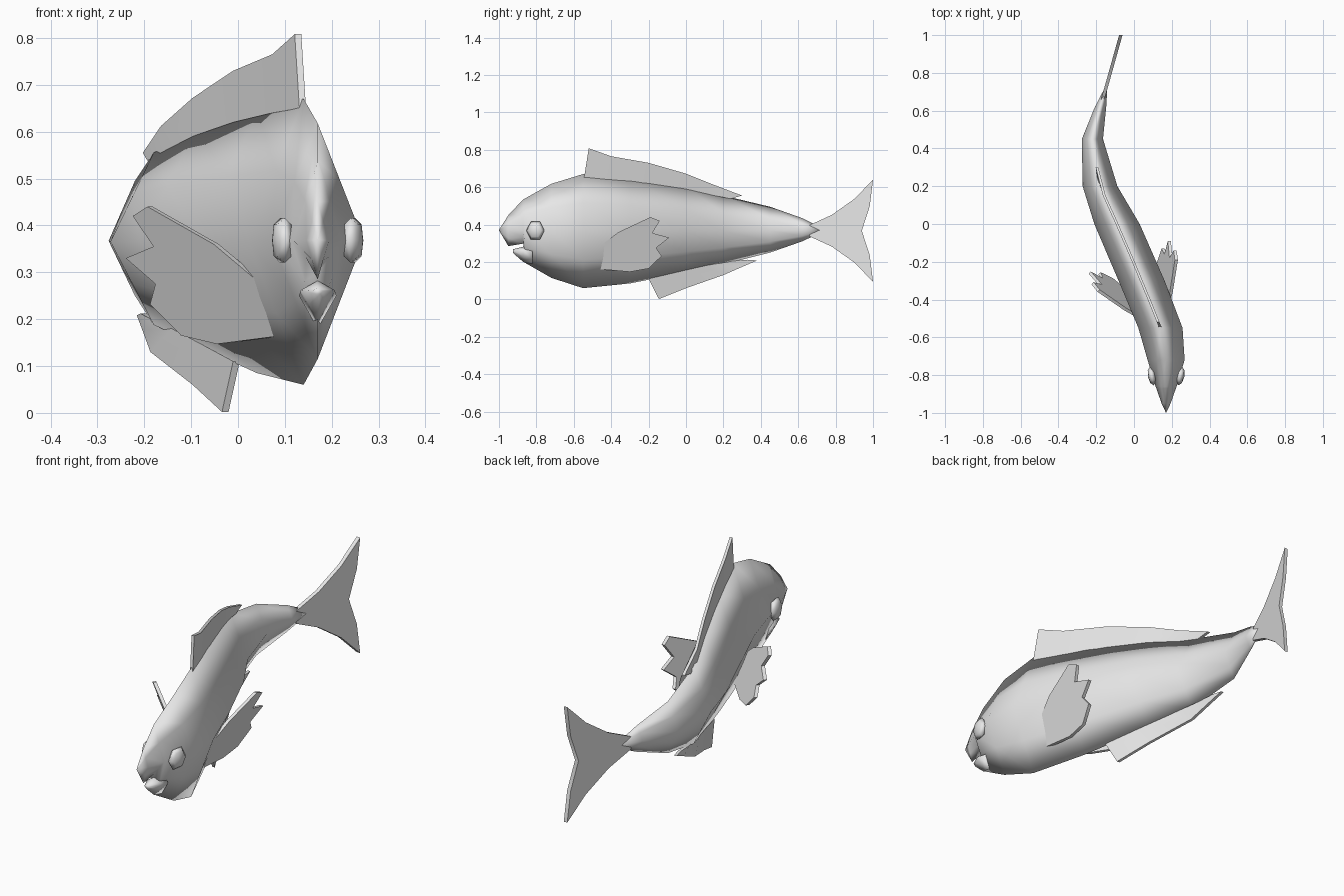
import bpy, bmesh, math
from mathutils import Vector, Matrix

if "Cube" in bpy.data.objects:
    bpy.data.objects.remove(bpy.data.objects["Cube"], do_unlink=True)

grey = bpy.data.materials.new("plain grey")
grey.use_nodes = True
grey.diffuse_color = (0.8, 0.8, 0.8, 1)
grey.node_tree.nodes["Principled BSDF"].inputs["Base Color"].default_value = grey.diffuse_color

# Spine: (y, x) points of the swimming curve
SPINE = [(-1, .17), (-.72, .17), (-.55, .14), (-.3, .04), (0, -.09),
         (.2, -.18), (.45, -.22), (.62, -.177), (.75, -.14), (1, -.07)]


def spine_x(y):
    for (y0, x0), (y1, x1) in zip(SPINE, SPINE[1:]):
        if y <= y1:
            return x0 + (x1 - x0) * (y - y0) / (y1 - y0)
    return SPINE[-1][1]


def finish(bm, name, crease=None):
    bmesh.ops.recalc_face_normals(bm, faces=bm.faces)
    mesh = bpy.data.meshes.new(name)
    bm.to_mesh(mesh)
    bm.free()
    mesh.materials.append(grey)
    ob = bpy.data.objects.new(name, mesh)
    bpy.context.collection.objects.link(ob)
    bpy.ops.object.select_all(action='DESELECT')
    ob.select_set(True)
    bpy.context.view_layer.objects.active = ob
    if crease:
        bpy.ops.object.shade_smooth_by_angle(angle=math.radians(crease))
    else:
        bpy.ops.object.shade_smooth()
    return ob


def loft(name, stations):
    """Diamond sections: (y, half width, top, side height, bottom)."""
    bm = bmesh.new()
    rings = []
    for y, w, top, side, low in stations:
        x = spine_x(y)
        corners = [Vector((x, y, top)), Vector((x + w, y, side)),
                   Vector((x, y, low)), Vector((x - w, y, side))]
        ring = []
        for a, b in zip(corners, corners[1:] + corners[:1]):
            ring += [bm.verts.new(a), bm.verts.new((a + b) / 2)]
        rings.append(ring)
    for r, s in zip(rings, rings[1:]):
        for i in range(8):
            j = (i + 1) % 8
            bm.faces.new((r[i], r[j], s[j], s[i]))
    bm.faces.new(rings[0])
    bm.faces.new(rings[-1])
    bmesh.ops.remove_doubles(bm, verts=bm.verts, dist=.002)
    return finish(bm, name)


def spine_fin(name, rows, half=.007):
    """Thin fin following the spine; each row lists (y, z) across the fin."""
    bm = bmesh.new()
    sheets = []
    for side in (-half, half):
        sheets.append([[bm.verts.new((spine_x(y) + side, y, z)) for y, z in row]
                       for row in rows])
    for g in sheets:
        for r, s in zip(g, g[1:]):
            for i in range(len(r) - 1):
                bm.faces.new((r[i], r[i + 1], s[i + 1], s[i]))

    def rim(g):
        return (g[0] + [r[-1] for r in g[1:]] + g[-1][-2::-1]
                + [r[0] for r in g[-2:0:-1]])
    a, b = rim(sheets[0]), rim(sheets[1])
    for i in range(len(a)):
        j = (i + 1) % len(a)
        bm.faces.new((a[i], a[j], b[j], b[i]))
    return finish(bm, name, 40)


# Body with upper snout
loft("body", [
    (-1, .001, .371, .37, .369), (-.95, .024, .45, .368, .285),
    (-.87, .052, .535, .368, .298), (-.86, .056, .54, .368, .195),
    (-.72, .098, .618, .368, .115), (-.55, .117, .67, .365, .06),
    (-.3, .122, .645, .365, .085), (0, .12, .603, .365, .145),
    (.2, .092, .555, .365, .188), (.45, .056, .495, .367, .25),
    (.62, .03, .435, .37, .31), (.75, .001, .371, .37, .369)])

# Lower jaw
loft("lower_jaw", [(-.925, .012, .268, .26, .248), (-.87, .036, .282, .262, .2),
                   (-.82, .04, .28, .25, .18)])

# Dorsal and anal fins: base point and edge point per row
spine_fin("dorsal_fin", [
    [(-.545, .65), (-.52, .808)], [(-.4, .64), (-.4, .765)],
    [(-.2, .62), (-.2, .73)], [(0, .59), (0, .672)],
    [(.15, .555), (.15, .612)], [(.24, .538), (.3, .555)]])
spine_fin("anal_fin", [
    [(-.2, .11), (-.145, .002)], [(-.05, .145), (0, .06)],
    [(.1, .18), (.2, .13)], [(.25, .205), (.31, .178)],
    [(.33, .212), (.38, .208)]])

# Tail fin, mirrored about its middle line
MID = .367
upper = [[(.66, 0), (.66, .015), (.66, .03)], [(.75, 0), (.765, .04), (.78, .085)],
         [(.85, 0), (.875, .08), (.9, .17)], [(.94, 0), (.982, .13), (1, .273)]]
spine_fin("tail_fin", [[(y, MID - h) for y, h in row[:0:-1]]
                       + [(y, MID + h) for y, h in row] for row in upper], .009)

# Pectoral fins: one outline of (length, height), leaning outwards and swung
OUTLINE = [(0, .165), (.01, .262), (.14, .36), (.31, .44), (.36, .42), (.32, .355),
           (.41, .33), (.34, .275), (.37, .232), (.3, .165), (.2, .147)]


def pectoral_fin(name, base_x, along, out):
    bm = bmesh.new()
    along, out = Vector(along), Vector(out)
    faces = []
    for shift in (-.008, .008):
        faces.append([bm.verts.new(Vector((base_x, -.5, z)) + along * u
                                   + out * (.34 * (z - .165) + shift))
                      for u, z in OUTLINE])
        bm.faces.new(faces[-1])
    a, b = faces
    for i in range(len(a)):
        j = (i + 1) % len(a)
        bm.faces.new((a[i], a[j], b[j], b[i]))
    finish(bm, name, 40)


pectoral_fin("left_pectoral_fin", .131, (0, 1, 0), (1, 0, 0))
pectoral_fin("right_pectoral_fin", .1, (-.72, .69, 0), (-.69, -.72, 0))

# Eyes: flattened hexagonal beads tilted along the head
for name, side in (("left_eye", 1), ("right_eye", -1)):
    bm = bmesh.new()
    bmesh.ops.create_uvsphere(bm, u_segments=6, v_segments=4, radius=1)
    bm.transform(Matrix.Translation((.17 + side * .075, -.805, .368))
                 @ Matrix.Rotation(-side * .2, 4, 'Z')
                 @ Matrix.Diagonal((.022, .05, .055, 1))
                 @ Matrix.Rotation(math.pi / 2, 4, 'Y'))
    finish(bm, name)
